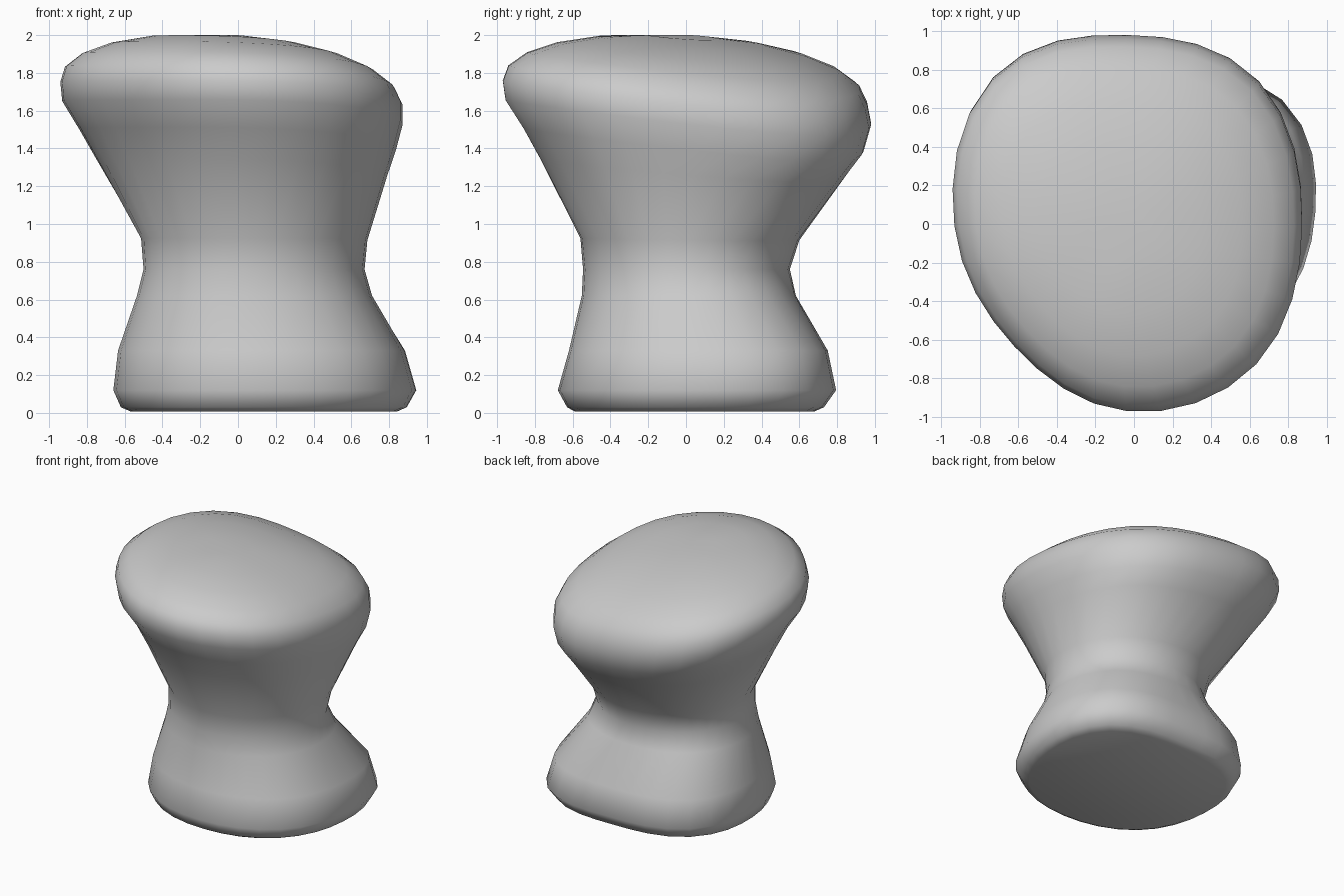
import bpy, bmesh, math

if "Cube" in bpy.data.objects:
    bpy.data.objects.remove(bpy.data.objects["Cube"])

SEG = 32
# Roundness of the plan outlines, one value per 45 degrees (1 = ellipse)
FOOT = (1, 1.11, .985, 1.09, 1, 1.02, .985, 1.01)
CAP = (1, 1.065, 1, 1.095, .985, .91, .99, 1.045)

# Side profile: height, left, right, front, back
PROFILE = [
    (0.008, -.57, .84, -.6, .69),
    (0.03, -.62, .89, -.64, .74),
    (0.12, -.66, .94, -.69, .805),
    (0.33, -.635, .88, -.63, .76),
    (0.62, -.535, .71, -.555, .585),
    (0.76, -.5, .67, -.545, .55),
    (0.92, -.515, .685, -.56, .6),
    (1.3, -.75, .79, -.775, .845),
    (1.45, -.845, .835, -.87, .94),
    (1.59, -.935, .872, -.965, .98),
    (1.69, -.945, .872, -.98, .96),
]


def clamp(v):
    return max(0.0, min(1.0, v))


def outline(table, i):
    """Smooth periodic interpolation of an outline table."""
    k, t = divmod(i * len(table) / SEG, 1)
    a, b, c, d = (table[(int(k) + n) % len(table)] for n in (-1, 0, 1, 2))
    return b + t * ((c - a) + t * ((2*a - 5*b + 4*c - d) + t * (3*b - a - 3*c + d))) / 2


def ring(bm, z, cx, cy, hx, hy):
    """One cross-section: foot outline low, ellipse at the waist, tilted cap on top."""
    foot, cap, tilt = clamp((.76 - z) / .38), clamp((z - .8) / .6), clamp((z - .85) / .6)
    loop = []
    for i in range(SEG):
        a = math.tau * i / SEG
        r = 1 + foot * (outline(FOOT, i) - 1) + cap * (outline(CAP, i) - 1)
        x, y = cx + hx * r * math.cos(a), cy + hy * r * math.sin(a)
        lean = .07 * x + .07 * y + .05 * x * y
        loop.append(bm.verts.new((x, y, min(2, z - tilt * lean))))
    return loop


# Waisted body
bm = bmesh.new()
loops = []
for z, x0, x1, y0, y1 in PROFILE:
    cx, cy, hx, hy = (x0 + x1) / 2, (y0 + y1) / 2, (x1 - x0) / 2, (y1 - y0) / 2
    loops.append(ring(bm, z, cx, cy, hx, hy))

# Domed top, a quarter ellipse above the rim
for step in range(1, 6):
    a = math.radians(16 * step)
    s, h = math.cos(a) ** .95, math.sin(a)
    loops.append(ring(bm, z + .3 * h, cx - .03 * h, cy - .02 * h, hx * s, hy * s))

# Skin the rings and close both ends
for lo, hi in zip(loops, loops[1:]):
    for i in range(SEG):
        j = (i + 1) % SEG
        bm.faces.new((lo[i], lo[j], hi[j], hi[i]))
bm.faces.new(loops[0][::-1])
bm.faces.new(loops[-1])
for f in bm.faces:
    f.smooth = True

mesh = bpy.data.meshes.new("waisted_body")
bm.to_mesh(mesh)
bm.free()
body = bpy.data.objects.new("waisted_body", mesh)
bpy.context.collection.objects.link(body)
